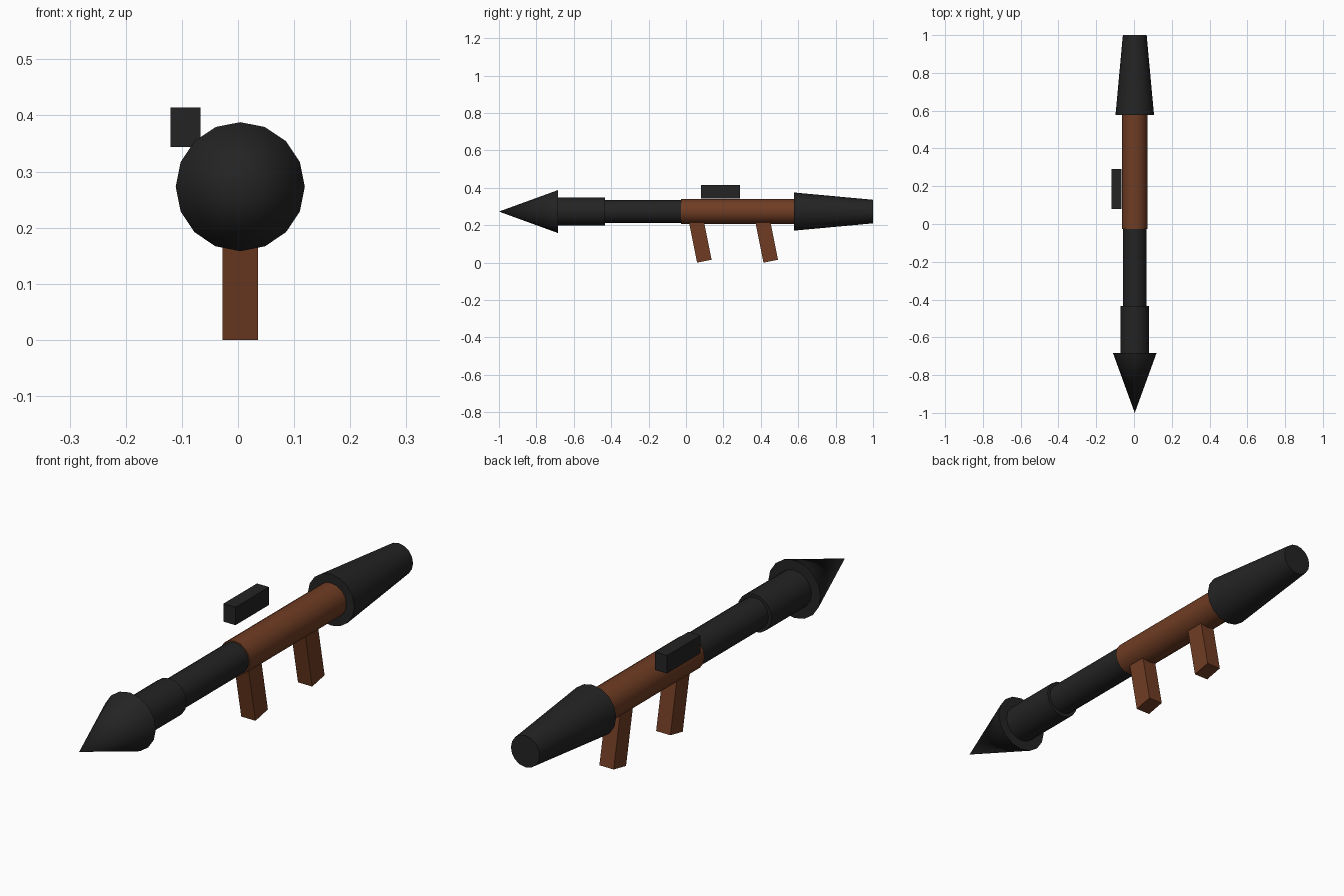
import bpy, bmesh, math
from mathutils import Matrix, Vector

if "Cube" in bpy.data.objects:
    bpy.data.objects.remove(bpy.data.objects["Cube"])

AX, AZ = 0.004, 0.273   # barrel axis


def material(name, rgb):
    m = bpy.data.materials.new(name)
    m.diffuse_color = (*rgb, 1)
    m.use_nodes = True
    m.node_tree.nodes["Principled BSDF"].inputs["Base Color"].default_value = m.diffuse_color
    return m


black = material("matte black", (0.017, 0.017, 0.017))
wood = material("brown wood", (0.16, 0.046, 0.017))


def add(name, bm, mat):
    mesh = bpy.data.meshes.new(name)
    bm.to_mesh(mesh)
    bm.free()
    mesh.materials.append(mat)
    obj = bpy.data.objects.new(name, mesh)
    bpy.context.collection.objects.link(obj)
    return obj


def tube(name, y0, y1, r0, r1, mat):
    """Capped 16-sided cylinder or cone along y, smooth with sharp rims."""
    bm = bmesh.new()
    place = Matrix.Translation((AX, (y0 + y1) / 2, AZ)) @ Matrix.Rotation(-math.pi / 2, 4, 'X')
    bmesh.ops.create_cone(bm, cap_ends=True, segments=16, radius1=r0, radius2=r1,
                          depth=y1 - y0, matrix=place)
    obj = add(name, bm, mat)
    bpy.ops.object.select_all(action='DESELECT')
    obj.select_set(True)
    bpy.context.view_layer.objects.active = obj
    bpy.ops.object.shade_smooth_by_angle(angle=math.radians(30))


def box(name, centre, size, mat, tilt=0.0):
    bm = bmesh.new()
    place = (Matrix.Translation(centre) @ Matrix.Rotation(tilt, 4, 'X')
             @ Matrix.Diagonal((*size, 1)))
    bmesh.ops.create_cube(bm, size=1, matrix=place)
    add(name, bm, mat)


# Barrel parts from front tip to rear
tube("nose_cone", -1.0, -0.684, 0.0, 0.115, black)
tube("front_body", -0.684, -0.434, 0.075, 0.075, black)
tube("front_tube", -0.434, -0.026, 0.062, 0.062, black)
tube("wooden_sleeve", -0.026, 0.577, 0.067, 0.067, wood)
tube("rear_flare", 0.577, 1.0, 0.102, 0.063, black)

# Two tilted grips reaching into the sleeve
tilt, length = math.radians(11.3), 0.24
up = Vector((0, -math.sin(tilt), math.cos(tilt)))
for name, y in (("front_grip", 0.098), ("rear_grip", 0.453)):
    box(name, Vector((AX, y, 0.0078)) + up * length / 2, (0.0625, 0.079, length), wood, tilt)

# Sight block beside the sleeve
box("sight", (-0.0935, 0.185, 0.379), (0.053, 0.21, 0.071), black)
